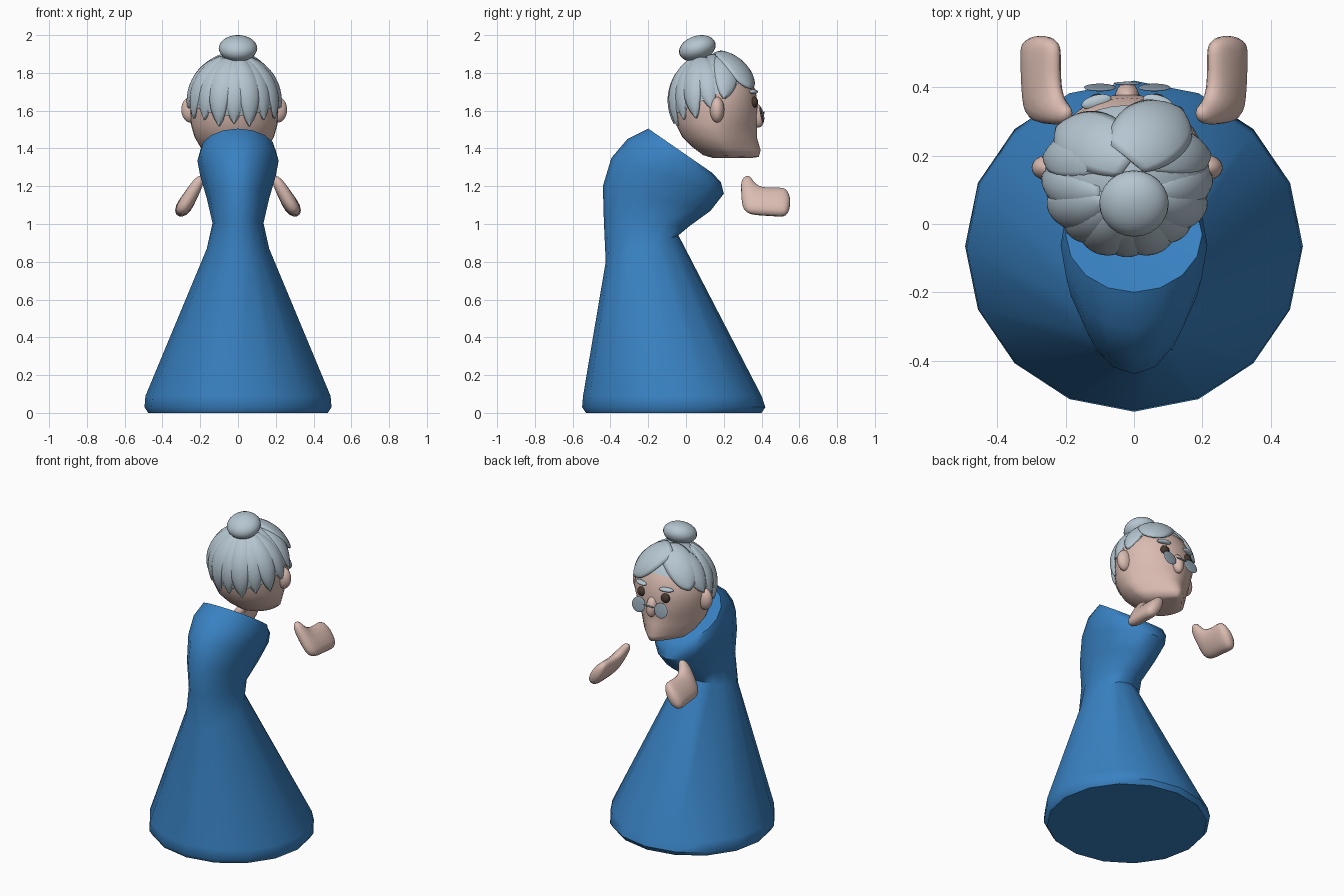
import bpy, bmesh
from math import sin, cos, pi, radians
from mathutils import Vector, Matrix

if "Cube" in bpy.data.objects:
    bpy.data.objects.remove(bpy.data.objects["Cube"], do_unlink=True)


def material(name, *rgb):
    m = bpy.data.materials.new(name)
    m.use_nodes = True
    m.diffuse_color = (*rgb, 1)
    m.node_tree.nodes["Principled BSDF"].inputs["Base Color"].default_value = (*rgb, 1)
    return m


BLUE = material("dress blue", 0.04, 0.22, 0.54)
SKIN = material("skin", 0.70, 0.50, 0.44)
HAIR = material("grey hair", 0.46, 0.56, 0.63)
BROWN = material("eye brown", 0.06, 0.04, 0.03)
LENS = material("lens grey", 0.28, 0.36, 0.43)


def finish(name, bm, mat, angle=50, subsurf=0):
    bmesh.ops.recalc_face_normals(bm, faces=bm.faces)
    mesh = bpy.data.meshes.new(name)
    bm.to_mesh(mesh)
    bm.free()
    mesh.materials.append(mat)
    mesh.shade_smooth()
    mesh.set_sharp_from_angle(angle=radians(angle))
    obj = bpy.data.objects.new(name, mesh)
    bpy.context.collection.objects.link(obj)
    if subsurf:
        obj.modifiers.new("Subdivision", "SUBSURF").levels = subsurf
        obj.modifiers["Subdivision"].render_levels = subsurf
    return obj


def ellipsoid(name, mat, centre, radii, tilt=0, turn=0):
    bm = bmesh.new()
    m = (Matrix.Translation(centre) @ Matrix.Rotation(radians(turn), 4, "Z")
         @ Matrix.Rotation(radians(tilt), 4, "X") @ Matrix.Diagonal((*radii, 1)))
    bmesh.ops.create_uvsphere(bm, u_segments=24, v_segments=14, radius=1, matrix=m)
    return finish(name, bm, mat)


def loft(name, mat, rings, sides, x0=0, angle=50, taper=None):
    """Closed tube through rings of (back y, back z, front y, front z, half width)."""
    bm = bmesh.new()
    loops = []
    for yb, zb, yf, zf, w in rings:
        loop = []
        for i in range(sides):
            a = 2 * pi * i / sides
            t = (1 + sin(a)) / 2
            z = zb + (zf - zb) * t
            pinch = taper(z, sin(a)) if taper else 1
            loop.append(bm.verts.new((x0 + w * cos(a) * pinch, yb + (yf - yb) * t, z)))
        loops.append(loop)
    for p, q in zip(loops, loops[1:]):
        for i in range(sides):
            j = (i + 1) % sides
            bm.faces.new((p[i], p[j], q[j], q[i]))
    bm.faces.new(loops[0])
    bm.faces.new(loops[-1])
    return finish(name, bm, mat, angle)


# Dress: flared skirt, tilted waist, stooped torso and sunken collar
loft("dress", BLUE, [
    (-0.53, 0, 0.40, 0, 0.475),
    (-0.55, 0.03, 0.42, 0.03, 0.495),
    (-0.545, 0.09, 0.40, 0.09, 0.49),
    (-0.425, 0.8, -0.04, 0.94, 0.165),
    (-0.435, 1.02, 0.02, 0.99, 0.135),
    (-0.44, 1.2, 0.13, 1.07, 0.165),
    (-0.395, 1.35, 0.2, 1.16, 0.2),
    (-0.31, 1.45, 0.185, 1.22, 0.215),
    (-0.2, 1.505, 0.14, 1.27, 0.2),
    (-0.1, 1.415, 0.08, 1.3, 0.1)], 16, angle=48)

# Head with a narrow, jutting chin
HX = -0.02
loft("head", SKIN, [
    (0.14, 1.35, 0.35, 1.35, 0.07),
    (0.09, 1.365, 0.385, 1.355, 0.13),
    (0.03, 1.41, 0.395, 1.39, 0.175),
    (-0.02, 1.46, 0.375, 1.46, 0.21),
    (-0.055, 1.53, 0.375, 1.53, 0.23),
    (-0.075, 1.62, 0.38, 1.62, 0.235),
    (-0.07, 1.7, 0.37, 1.7, 0.235),
    (-0.03, 1.78, 0.34, 1.78, 0.2),
    (0.05, 1.85, 0.28, 1.85, 0.13),
    (0.12, 1.875, 0.2, 1.875, 0.05)], 32, HX, angle=70,
    taper=lambda z, s: 1 - 0.55 * max(0, s) * min(1, max(0, (1.6 - z) / 0.2)))
ellipsoid("nose", SKIN, (HX, 0.375, 1.575), (0.035, 0.038, 0.065), 12)

# Paired face parts
for side, label in ((1, "left"), (-1, "right")):
    ellipsoid(label + "_ear", SKIN, (HX + side * 0.23, 0.165, 1.605), (0.05, 0.038, 0.068))
    ellipsoid(label + "_eye", BROWN, (HX + side * 0.085, 0.36, 1.645), (0.029, 0.022, 0.029))
    ellipsoid(label + "_eyebrow", HAIR, (HX + side * 0.09, 0.358, 1.7), (0.045, 0.02, 0.013), 0, -side * 15)
    ellipsoid(label + "_lens", LENS, (HX + side * 0.08, 0.4, 1.577), (0.047, 0.006, 0.047), 12)
ellipsoid("glasses_bridge", LENS, (HX, 0.412, 1.59), (0.04, 0.005, 0.005))

# Hands: flat mitten with raised thumb, leaning outward
outline = [(0.285, 1.25), (0.345, 1.265), (0.365, 1.205), (0.45, 1.195), (0.54, 1.205),
           (0.56, 1.12), (0.545, 1.025), (0.45, 1.04), (0.29, 1.04), (0.29, 1.15)]
for side, label in ((1, "left"), (-1, "right")):
    bm = bmesh.new()
    layers = []
    for edge in (-1, 1):
        layer = []
        for y, z in outline:
            thick = 0.026 + 0.12 * (1.25 - z)
            x = 0.205 + 0.58 * (1.23 - z) + edge * thick
            layer.append(bm.verts.new((side * x, y, z + edge * thick * 0.4)))
        layers.append(layer)
    n = len(outline)
    for layer in layers:
        # thumb block and palm block
        bm.faces.new((layer[0], layer[1], layer[2], layer[9]))
        bm.faces.new((layer[2], layer[3], layer[7], layer[8], layer[9]))
        bm.faces.new(layer[3:8])
    for i in range(n):
        j = (i + 1) % n
        bm.faces.new((layers[0][i], layers[0][j], layers[1][j], layers[1][i]))
    finish(label + "_hand", bm, SKIN, 180, 2)

# Hair cap cut along a hairline that rises toward the face
CENTRE, RADII = Vector((HX, 0.145, 1.655)), Vector((0.25, 0.24, 0.25))
bm = bmesh.new()
bmesh.ops.create_uvsphere(bm, u_segments=32, v_segments=20, radius=0.98,
                          matrix=Matrix.Translation(CENTRE) @ Matrix.Diagonal((*RADII, 1)))
bmesh.ops.bisect_plane(bm, geom=bm.verts[:] + bm.edges[:] + bm.faces[:], plane_co=(0, 0, 1.61),
                       plane_no=(0, -0.48, 1), clear_inner=True)
finish("hair_cap", bm, HAIR)


def direction(az, el):
    az, el = radians(az), radians(el)
    return Vector((cos(el) * cos(az), cos(el) * sin(az), sin(el)))


def lock(name, start, end, width, lift, blunt=0.6):
    """Leaf-shaped strand lying on the skull from one direction to another."""
    a, b = direction(*start), direction(*end)
    across = a.cross(b).normalized()
    bm = bmesh.new()
    rows, cols = 14, 8
    grid = []
    for i in range(rows + 1):
        t = i / rows
        d = a.slerp(b, t)
        w = width * max(0.02, sin(pi * (0.1 + 0.895 * t))) ** blunt
        row = []
        for k in range(cols + 1):
            s = 2 * k / cols - 1
            p = (d + across * w * s).normalized() * (lift - 0.05 * s * s)
            row.append(bm.verts.new(CENTRE + p * RADII))
        grid.append(row)
    for i in range(rows):
        for k in range(cols):
            bm.faces.new((grid[i][k], grid[i][k + 1], grid[i + 1][k + 1], grid[i + 1][k]))
    obj = finish(name, bm, HAIR)
    mod = obj.modifiers.new("Thickness", "SOLIDIFY")
    mod.thickness = 0.014
    mod.offset = -1


# Back strands fan from the bun down to a jagged hairline
for i, az in enumerate(range(-178, 0, 22)):
    drop = -10 - 20 * sin(radians(-az))
    lock(f"back_lock_{i + 1}", (az * 0.6 - 36, 66), (az, drop - 4 * (i % 2)),
         0.25, 1.01 + 0.02 * (i % 2))

# Swept fringe with an uneven parting
lock("left_side_lock", (60, 75), (14, 2), 0.32, 1.02)
lock("right_side_lock", (120, 75), (168, 2), 0.34, 1.02)
lock("right_fringe", (75, 80), (145, 10), 0.42, 1.04, 0.5)
lock("left_fringe", (95, 78), (52, 14), 0.48, 1.07, 0.45)

# Bun on the crown
ellipsoid("hair_bun", HAIR, (0, 0.06, 1.93), (0.102, 0.1, 0.066), 18)
